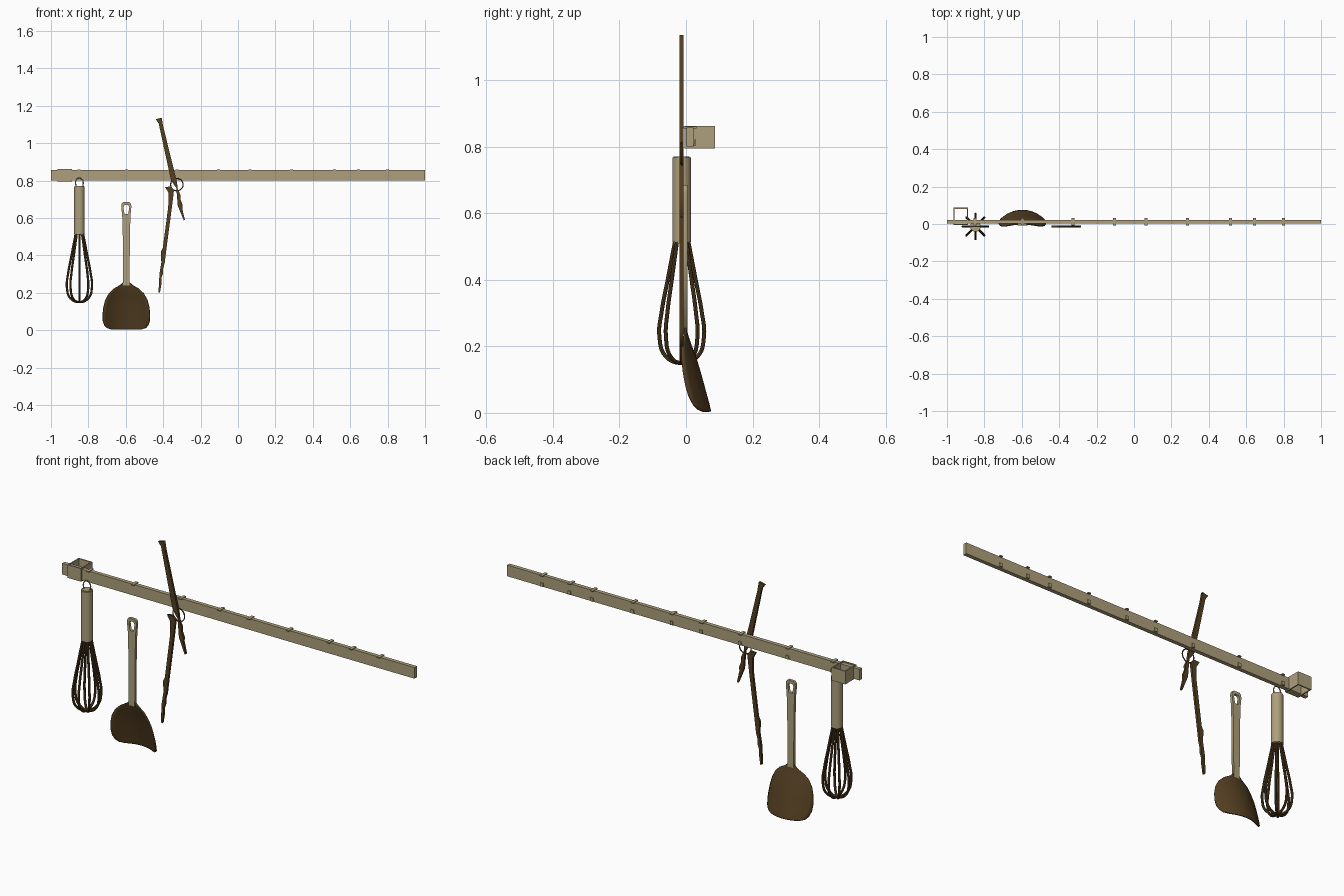
import bpy, bmesh, math
from mathutils import Matrix, Vector

cube = bpy.data.objects.get("Cube")
if cube:
    bpy.data.objects.remove(cube, do_unlink=True)


def material(name, rgb):
    m = bpy.data.materials.new(name)
    m.use_nodes = True
    m.diffuse_color = (*rgb, 1)
    m.node_tree.nodes["Principled BSDF"].inputs["Base Color"].default_value = (*rgb, 1)
    return m


KHAKI = material("khaki", (0.42, 0.35, 0.2))
BROWN = material("dark brown", (0.09, 0.05, 0.016))


def add(name, mesh, mat, smooth=False):
    ob = bpy.data.objects.new(name, mesh)
    bpy.context.collection.objects.link(ob)
    mesh.materials.clear()
    mesh.materials.append(mat)
    if smooth:
        bpy.ops.object.select_all(action='DESELECT')
        ob.select_set(True)
        bpy.context.view_layer.objects.active = ob
        bpy.ops.object.shade_smooth_by_angle(angle=math.radians(40))
    return ob


def boxes(name, bounds, mat):
    """One object from boxes given as (low corner, high corner)."""
    bm = bmesh.new()
    for lo, hi in bounds:
        lo, hi = Vector(lo), Vector(hi)
        bmesh.ops.create_cube(bm, size=1, matrix=Matrix.Translation((lo + hi) / 2)
                              @ Matrix.Diagonal((*(hi - lo), 1)))
    mesh = bpy.data.meshes.new(name)
    bm.to_mesh(mesh)
    bm.free()
    return add(name, mesh, mat)


def curve_mesh(name, curve):
    tmp = bpy.data.objects.new("tmp", curve)
    bpy.context.collection.objects.link(tmp)
    mesh = bpy.data.meshes.new_from_object(
        tmp.evaluated_get(bpy.context.evaluated_depsgraph_get()))
    bpy.data.objects.remove(tmp)
    mesh.name = name
    return mesh


def plate(name, outlines, y, thick, mat):
    """Upright plate from (x, z) outlines; inner outlines become holes."""
    c = bpy.data.curves.new(name, 'CURVE')
    c.dimensions, c.fill_mode, c.extrude = '2D', 'BOTH', thick / 2
    for pts in outlines:
        s = c.splines.new('POLY')
        s.points.add(len(pts) - 1)
        for p, (x, z) in zip(s.points, pts):
            p.co = (x, z, 0, 1)
        s.use_cyclic_u = True
    mesh = curve_mesh(name, c)
    mesh.transform(Matrix.Translation((0, y, 0)) @ Matrix.Rotation(math.pi / 2, 4, 'X'))
    return add(name, mesh, mat)


def wire(name, pts, radius, mat, cyclic=False):
    """Round wire through smooth points."""
    c = bpy.data.curves.new(name, 'CURVE')
    c.dimensions, c.bevel_depth, c.bevel_resolution = '3D', radius, 2
    c.resolution_u = 6
    s = c.splines.new('BEZIER')
    s.bezier_points.add(len(pts) - 1)
    for p, co in zip(s.bezier_points, pts):
        p.co = co
        p.handle_left_type = p.handle_right_type = 'AUTO'
    s.use_cyclic_u = cyclic
    c.use_fill_caps = not cyclic
    return add(name, curve_mesh(name, c), mat, True)


def mirrored(half, cx):
    """Closed outline from (half width, z) pairs."""
    return [(cx - w, z) for w, z in half] + [(cx + w, z) for w, z in reversed(half)]


# Rail with small hooks gripping its top and back
boxes("rail", [((-1, 0.002, 0.8), (1, 0.022, 0.857))], KHAKI)
for i, x in enumerate((-0.85, -0.595, -0.325, -0.105, 0.063, 0.285, 0.515, 0.643, 0.8)):
    boxes(f"rail_hook_{i + 1}", [
        ((x - 0.008, -0.008, 0.855), (x + 0.008, 0.032, 0.86)),
        ((x - 0.008, 0.018, 0.803), (x + 0.008, 0.03, 0.808)),
        ((x - 0.008, 0.026, 0.803), (x + 0.008, 0.03, 0.822))], KHAKI)

# Square bracket sleeve, open above and below
x0, x1, y0, y1, t = -0.965, -0.887, -0.005, 0.087, 0.006
z0, z1 = 0.795, 0.862
boxes("wall_bracket", [
    ((x0, y0, z0), (x0 + t, y1, z1)), ((x1 - t, y0, z0), (x1, y1, z1)),
    ((x0 + t, y0, z0), (x1 - t, y0 + t, z1)),
    ((x0 + t, y1 - t, z0), (x1 - t, y1, z1))], KHAKI)

# Whisk: handle, hanging loop and four crossed wire loops
WX, WY = -0.848, -0.013
bm = bmesh.new()
bmesh.ops.create_cone(bm, cap_ends=True, segments=32, radius1=0.028, radius2=0.028,
                      depth=0.262, matrix=Matrix.Translation((WX, WY, 0.64)))
rims = [e for e in bm.edges if abs(e.verts[0].co.z - e.verts[1].co.z) < 0.01]
bmesh.ops.bevel(bm, geom=rims, offset=0.004, segments=2, affect='EDGES')
mesh = bpy.data.meshes.new("whisk_handle")
bm.to_mesh(mesh)
bm.free()
add("whisk_handle", mesh, KHAKI, True)
wire("whisk_hanging_loop", [(WX + dx, WY, z) for dx, z in (
    (-0.018, 0.765), (-0.018, 0.8), (0, 0.813), (0.018, 0.8), (0.018, 0.765))], 0.003, KHAKI)

side = [(0.02, 0.515), (0.042, 0.4), (0.06, 0.305), (0.067, 0.23), (0.048, 0.17)]
loop = side + [(0, 0.15)] + [(-r, z) for r, z in reversed(side)]
for k in range(4):
    a = k * math.pi / 4
    wire(f"whisk_wire_{k + 1}", [(WX + r * math.cos(a), WY + r * math.sin(a), z)
                                 for r, z in loop], 0.006, BROWN)

# Turner: slotted handle
TX = -0.597
plate("turner_handle", [
    mirrored([(0.017, 0.685), (0.025, 0.677), (0.027, 0.66), (0.022, 0.61),
              (0.019, 0.5), (0.017, 0.235)], TX),
    mirrored([(0.01, 0.67), (0.016, 0.658), (0.01, 0.622)], TX)], -0.002, 0.014, KHAKI)

# Turner: dished blade, swept back towards its lower edge
rows = [(0.018, 0.255, 0), (0.034, 0.24, 0.002), (0.068, 0.22, 0.008), (0.093, 0.195, 0.017),
        (0.112, 0.16, 0.03), (0.122, 0.12, 0.042), (0.126, 0.08, 0.053),
        (0.125, 0.05, 0.061), (0.117, 0.025, 0.068), (0.104, 0.011, 0.071), (0.08, 0.004, 0.073)]
bm = bmesh.new()
N = 16
grid = []
for w, z, y in rows:
    us = [w * (2 * i / N - 1) for i in range(N + 1)]
    grid.append([bm.verts.new((TX + u, y - 3.3 * u * u, z)) for u in us])
for a, b in zip(grid, grid[1:]):
    for i in range(N):
        bm.faces.new((a[i], b[i], b[i + 1], a[i + 1]))
mesh = bpy.data.meshes.new("turner_blade")
bm.to_mesh(mesh)
bm.free()
blade = add("turner_blade", mesh, BROWN, True)
solid = blade.modifiers.new("thickness", 'SOLIDIFY')
solid.thickness, solid.offset = 0.006, 0

# Tongs: two crossing arms with scalloped tips and a pull ring
plate("tongs_upper_arm", [[
    (-0.44, 1.128), (-0.408, 1.136), (-0.4, 1.09), (-0.326, 0.79), (-0.322, 0.755),
    (-0.306, 0.72), (-0.308, 0.7), (-0.296, 0.67), (-0.298, 0.65), (-0.284, 0.59),
    (-0.29, 0.587), (-0.322, 0.665), (-0.33, 0.76), (-0.358, 0.8), (-0.424, 1.105)]],
    -0.013, 0.012, BROWN)
plate("tongs_lower_arm", [[
    (-0.39, 0.765), (-0.36, 0.768), (-0.342, 0.75), (-0.353, 0.66), (-0.382, 0.44),
    (-0.392, 0.36), (-0.4, 0.33), (-0.4, 0.305), (-0.409, 0.28), (-0.408, 0.255),
    (-0.417, 0.2), (-0.425, 0.203), (-0.42, 0.3), (-0.41, 0.36), (-0.412, 0.42),
    (-0.402, 0.44), (-0.373, 0.66), (-0.372, 0.735)]],
    -0.013, 0.012, BROWN)
ring = [(-0.327 + 0.033 * math.cos(k * math.pi / 4), -0.013,
         0.778 + 0.033 * math.sin(k * math.pi / 4)) for k in range(8)]
wire("tongs_ring", ring, 0.003, BROWN, True)
